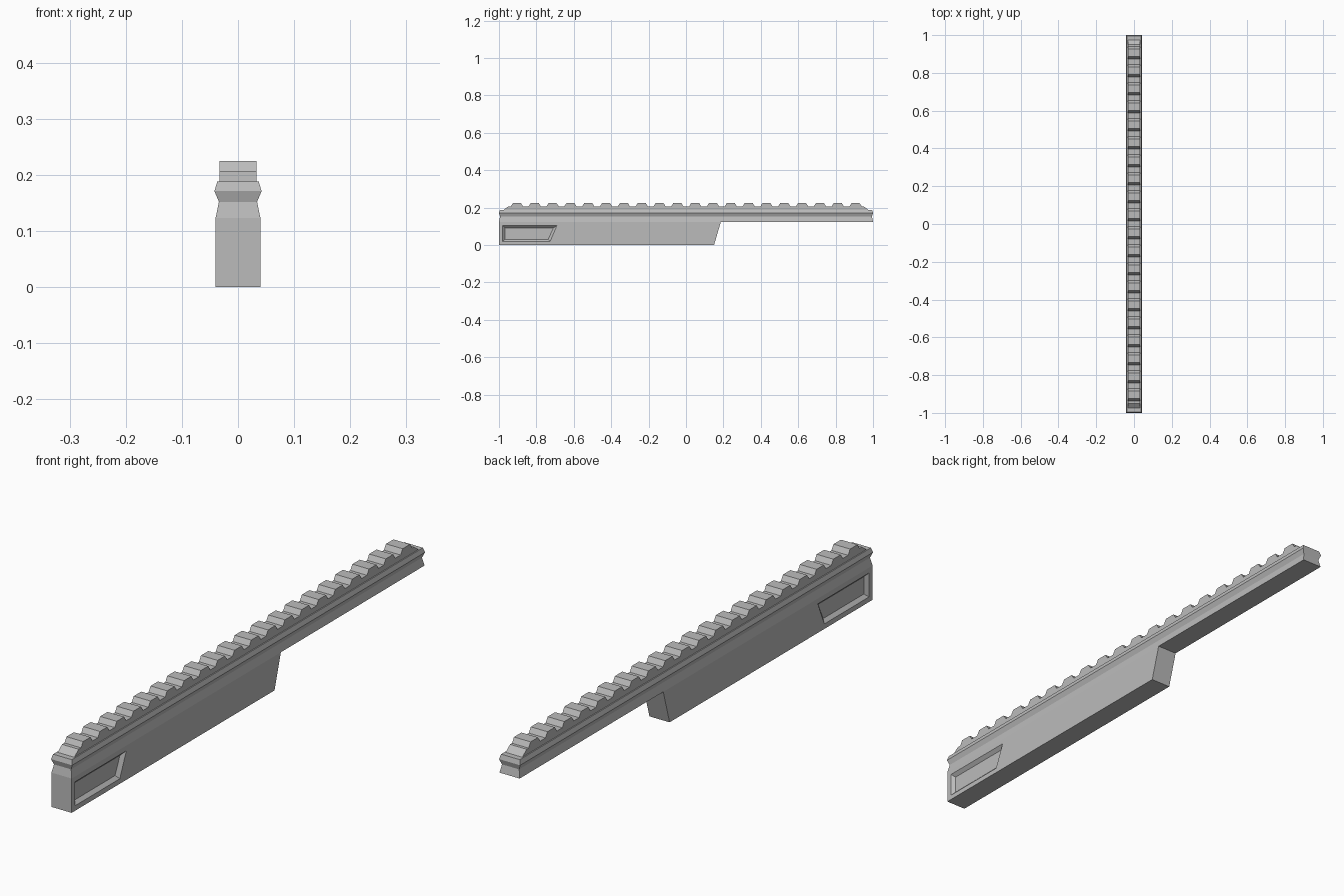
import bpy, bmesh

cube = bpy.data.objects.get("Cube")
if cube:
    bpy.data.objects.remove(cube, do_unlink=True)

grey = bpy.data.materials.new("satin grey")
grey.use_nodes = True
grey.diffuse_color = (0.5, 0.5, 0.5, 1)
grey.node_tree.nodes["Principled BSDF"].inputs["Base Color"].default_value = (0.5, 0.5, 0.5, 1)


def loft(name, rings):
    """Skin a stack of closed rings and cap both ends."""
    bm = bmesh.new()
    loops = [[bm.verts.new(p) for p in ring] for ring in rings]
    for a, b in zip(loops, loops[1:]):
        for i in range(len(a)):
            j = (i + 1) % len(a)
            bm.faces.new((a[i], a[j], b[j], b[i]))
    bm.faces.new(loops[0][::-1])
    bm.faces.new(loops[-1])
    bmesh.ops.recalc_face_normals(bm, faces=bm.faces)
    mesh = bpy.data.meshes.new(name)
    bm.to_mesh(mesh)
    bm.free()
    mesh.materials.append(grey)
    obj = bpy.data.objects.new(name, mesh)
    bpy.context.collection.objects.link(obj)
    return obj


def rect(half_x, y0, y1, z):
    return [(-half_x, y0, z), (half_x, y0, z), (half_x, y1, z), (-half_x, y1, z)]


# Rail: waisted grip section, with the same contour at the ends
sections = [(0.04, 1.0, 0.123), (0.034, 0.994, 0.152), (0.042, 1.0, 0.171),
            (0.037, 0.995, 0.188), (0.033, 0.975, 0.188), (0.033, 0.95, 0.207)]
loft("rail", [rect(hx, -hy, hy, z) for hx, hy, z in sections])

# Row of cross teeth with sloping flanks
TEETH, PITCH, FIRST = 20, 0.0953, -0.904
for k in range(TEETH):
    y = FIRST + k * PITCH
    loft(f"rail_tooth_{k + 1}", [rect(0.033, y - 0.033, y + 0.033, 0.206),
                                 rect(0.033, y - 0.021, y + 0.021, 0.225)])

# Deep lower block with a raked rear end
body = loft("lower_block", [rect(0.04, -1, 0.15, 0), rect(0.04, -1, 0.186, 0.123)])

# Raked pocket with sloping walls in each side of the block
outer = [(-0.98, 0.018), (-0.727, 0.018), (-0.69, 0.104), (-0.98, 0.104)]
inner = [(-0.968, 0.03), (-0.737, 0.03), (-0.709, 0.092), (-0.968, 0.092)]
for side, label in ((1, "left"), (-1, "right")):
    lip = [(0.04 * side, y, z) for y, z in outer]
    floor = [(0.028 * side, y, z) for y, z in inner]
    mouth = [(0.05 * side, y, z) for y, z in outer]
    cutter = loft(f"{label}_pocket_cutter", [floor, lip, mouth])
    cutter.hide_render = True
    cutter.hide_set(True)
    cut = body.modifiers.new(f"{label}_pocket", "BOOLEAN")
    cut.operation = "DIFFERENCE"
    cut.solver = "EXACT"
    cut.object = cutter
